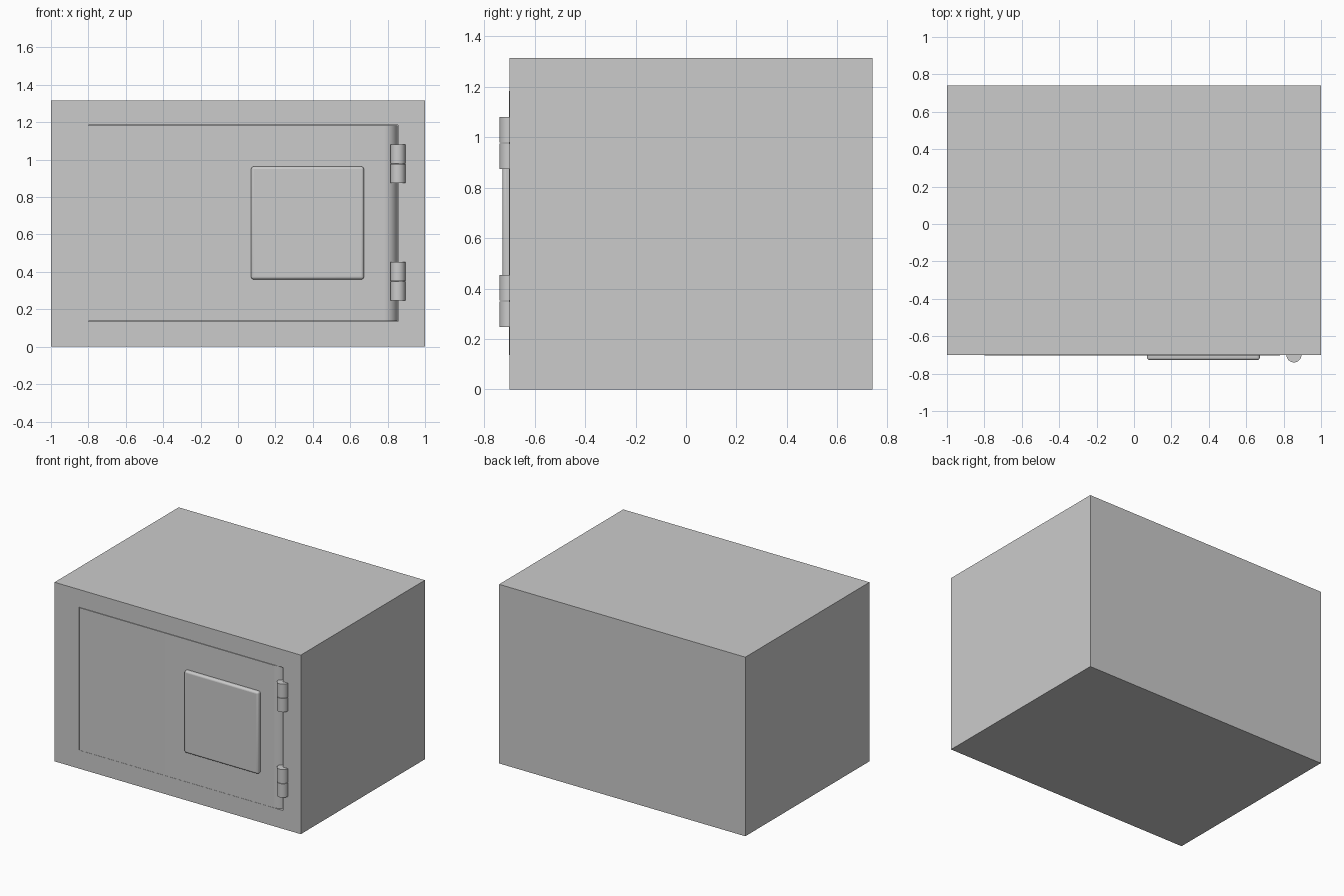
import bpy, bmesh, math

if "Cube" in bpy.data.objects:
    bpy.data.objects.remove(bpy.data.objects["Cube"])

FRONT, BACK, HEIGHT = -0.70, 0.74, 1.315
DOOR_X, DOOR_Z = (-0.80, 0.855), (0.135, 1.185)


def box(name, x, y, z):
    bpy.ops.mesh.primitive_cube_add(size=1, location=(sum(x) / 2, sum(y) / 2, sum(z) / 2))
    ob = bpy.context.object
    ob.name = name
    ob.scale = (x[1] - x[0], y[1] - y[0], z[1] - z[0])
    bpy.ops.object.transform_apply(location=False, rotation=False, scale=True)
    return ob


def smooth(ob):
    bpy.context.view_layer.objects.active = ob
    for o in bpy.context.selected_objects:
        o.select_set(False)
    ob.select_set(True)
    bpy.ops.object.shade_smooth_by_angle(angle=math.radians(35))


# hollow safe body, opening the size of the door
body = box("safe_body", (-1, 1), (FRONT, BACK), (0, HEIGHT))
cutter = box("cavity_cutter", DOOR_X, (FRONT - 0.1, BACK - 0.15), DOOR_Z)
mod = body.modifiers.new("cavity", "BOOLEAN")
mod.operation, mod.solver, mod.object = "DIFFERENCE", "EXACT", cutter
bpy.context.view_layer.objects.active = body
bpy.ops.object.modifier_apply(modifier=mod.name)
bpy.data.objects.remove(cutter)

# door: plan profile with a rounded hinge edge, extruded upward
gap, r, proud, thick = 0.002, 0.075, 0.002, 0.12
x0, x1 = DOOR_X[0] + gap, DOOR_X[1] - gap
yf = FRONT - proud
profile = [(x0, yf + thick), (x0, yf)]
for i in range(11):
    a = math.radians(-90 + 9 * i)
    profile.append((x1 - r + r * math.cos(a), yf + r + r * math.sin(a)))
profile.append((x1, yf + thick))
bm = bmesh.new()
face = bm.faces.new([bm.verts.new((x, y, DOOR_Z[0] + gap)) for x, y in profile])
ext = bmesh.ops.extrude_face_region(bm, geom=[face])
top = [g for g in ext["geom"] if isinstance(g, bmesh.types.BMVert)]
bmesh.ops.translate(bm, verts=top, vec=(0, 0, DOOR_Z[1] - DOOR_Z[0] - 2 * gap))
bmesh.ops.recalc_face_normals(bm, faces=bm.faces)
mesh = bpy.data.meshes.new("door")
bm.to_mesh(mesh)
bm.free()
door = bpy.data.objects.new("door", mesh)
bpy.context.collection.objects.link(door)
smooth(door)

# raised square panel with rounded edges
panel = box("lock_panel", (0.07, 0.673), (-0.728, -0.67), (0.36, 0.963))
bev = panel.modifiers.new("bevel", "BEVEL")
bev.width, bev.segments = 0.014, 4
smooth(panel)

# two hinges, each of two stacked knuckles
for label, base in (("lower", 0.248), ("upper", 0.875)):
    for part, z0, z1 in (("bottom", 0, 0.101), ("top", 0.104, 0.206)):
        bpy.ops.mesh.primitive_cylinder_add(
            vertices=32, radius=0.04, depth=z1 - z0,
            location=(0.855, FRONT, base + (z0 + z1) / 2))
        knuckle = bpy.context.object
        knuckle.name = f"{label}_hinge_{part}_knuckle"
        smooth(knuckle)
